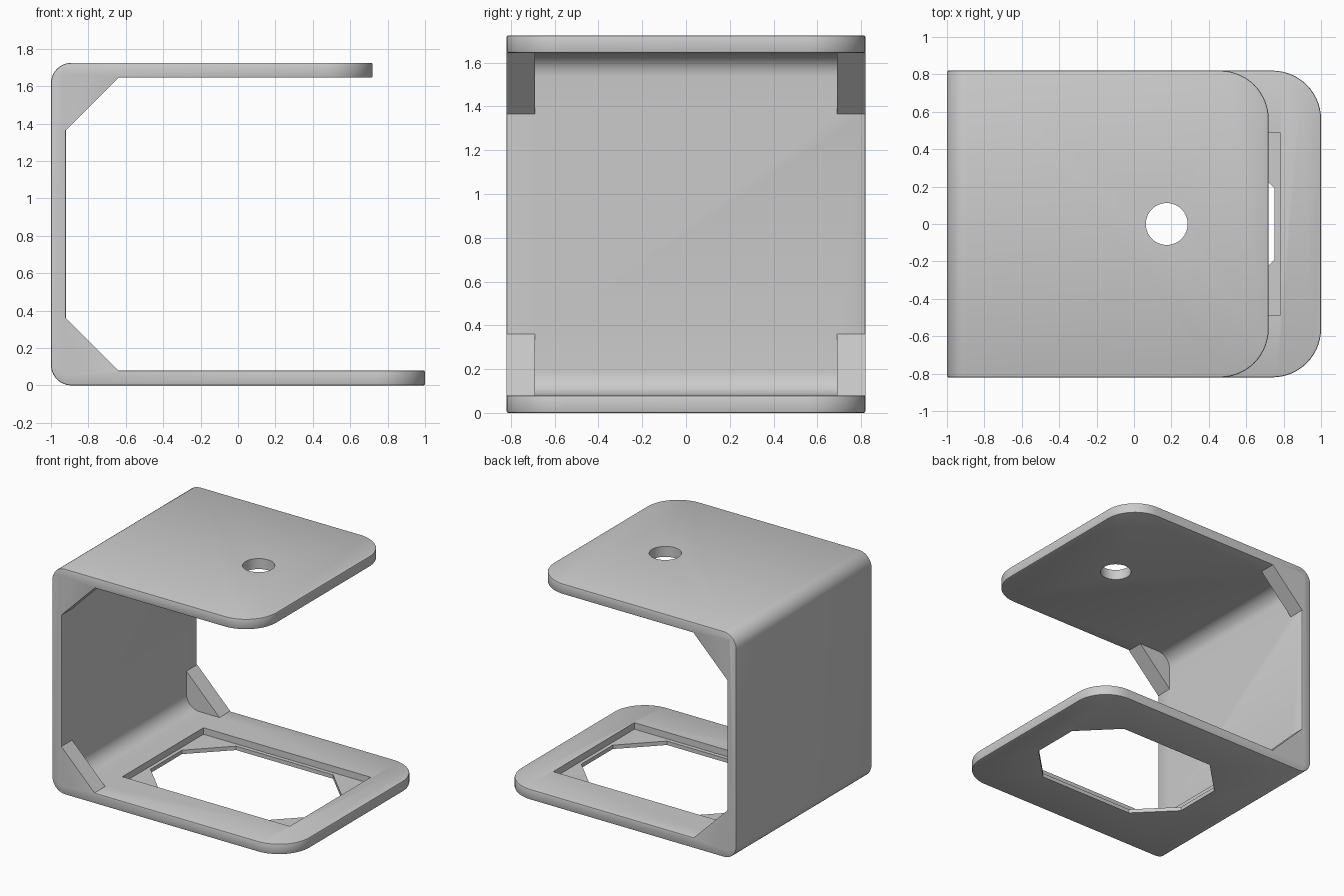
import bpy, bmesh, math
from mathutils import Vector

if "Cube" in bpy.data.objects:
    bpy.data.objects.remove(bpy.data.objects["Cube"], do_unlink=True)

W, H, T = 0.82, 1.725, 0.08      # half width, height, wall thickness
LOW_END, TOP_END = 1.0, 0.72     # free ends of the two plates
R = 0.11                         # fold radius
WX = -1 + T                      # inner face of the upright wall

grey = bpy.data.materials.new("plain grey")
grey.use_nodes = True
grey.diffuse_color = (0.6, 0.6, 0.6, 1)
grey.node_tree.nodes["Principled BSDF"].inputs["Base Color"].default_value = (0.6, 0.6, 0.6, 1)


def prism(points, offset):
    """Closed solid made by sweeping a planar outline along an offset."""
    bm = bmesh.new()
    face = bm.faces.new([bm.verts.new(p) for p in points])
    result = bmesh.ops.extrude_face_region(bm, geom=[face], use_keep_orig=True)
    moved = [g for g in result["geom"] if isinstance(g, bmesh.types.BMVert)]
    bmesh.ops.translate(bm, verts=moved, vec=offset)
    bmesh.ops.recalc_face_normals(bm, faces=bm.faces)
    return bm


def make_object(name, bm):
    mesh = bpy.data.meshes.new(name)
    bm.to_mesh(mesh)
    bm.free()
    mesh.materials.append(grey)
    obj = bpy.data.objects.new(name, mesh)
    bpy.context.collection.objects.link(obj)
    return obj


def combine(target, tool, operation):
    """Apply a boolean and discard the helper solid."""
    tool.hide_render = True
    mod = target.modifiers.new("combine", "BOOLEAN")
    mod.operation, mod.object, mod.solver = operation, tool, "EXACT"
    bpy.ops.object.select_all(action="DESELECT")
    bpy.context.view_layer.objects.active = target
    target.select_set(True)
    bpy.ops.object.modifier_apply(modifier=mod.name)
    bpy.data.objects.remove(tool, do_unlink=True)


def arc(cx, cz, r, start, end, steps=10):
    angles = [math.radians(start + (end - start) * i / steps) for i in range(steps + 1)]
    return [(cx + r * math.cos(a), cz + r * math.sin(a)) for a in angles]


# Folded C-shaped body, drawn from the side and swept across the width
outline = [(LOW_END, 0), (LOW_END, T)]
outline += arc(WX + R, T + R, R, 270, 180)
outline += arc(WX + R, H - T - R, R, 180, 90)
outline += [(TOP_END, H - T), (TOP_END, H)]
outline += arc(-1 + R, H - R, R, 90, 180)
outline += arc(-1 + R, R, R, 180, 270)
bm = prism([(x, -W, z) for x, z in outline], (0, 2 * W, 0))

# Round the free corners of both plates, then soften the rim
tips = [e for e in bm.edges
        if abs(e.verts[0].co.z - e.verts[1].co.z) > T / 2
        and all(min(abs(v.co.x - LOW_END), abs(v.co.x - TOP_END)) < 1e-4 for v in e.verts)]
bmesh.ops.bevel(bm, geom=tips, offset=0.26, segments=14, profile=0.5, affect="EDGES")
rim = [e for e in bm.edges if e.calc_face_angle(0) > math.radians(50)]
bmesh.ops.bevel(bm, geom=rim, offset=0.008, segments=2, profile=0.5, affect="EDGES")
body = make_object("bracket_body", bm)

# Diagonal gussets in the four inner corners
gusset = [(-0.94, 0.06), (-0.94, 0.36), (WX, 0.36), (-0.64, T), (-0.64, 0.06)]
for side in (-1, 1):
    for top in (False, True):
        points = [(x, side * W, H - z if top else z) for x, z in gusset]
        combine(body, make_object("corner_gusset", prism(points, (0, -side * 0.13, 0))), "UNION")

# Rectangular recess with an eight-sided opening through its floor
CX = 0.0725
recess = [(CX + sx * 0.7075, sy * 0.49, 0.03) for sx, sy in ((-1, -1), (1, -1), (1, 1), (-1, 1))]
combine(body, make_object("recess_cutter", prism(recess, (0, 0, 0.06))), "DIFFERENCE")
a, b, c = 0.68, 0.46, 0.27
octagon = [(a, c - b), (a, b - c), (a - c, b), (c - a, b),
           (-a, b - c), (-a, c - b), (c - a, -b), (a - c, -b)]
opening = [(CX + x, y, -0.1) for x, y in octagon]
combine(body, make_object("opening_cutter", prism(opening, (0, 0, 0.25))), "DIFFERENCE")

# Round hole through the upper plate
circle = [(x, y, H - 0.2) for x, y in arc(0.175, 0, 0.112, 0, 360, 48)[:-1]]
combine(body, make_object("hole_cutter", prism(circle, (0, 0, 0.4))), "DIFFERENCE")

bpy.ops.object.select_all(action="DESELECT")
body.select_set(True)
bpy.context.view_layer.objects.active = body
bpy.ops.object.shade_smooth_by_angle(angle=math.radians(30))
